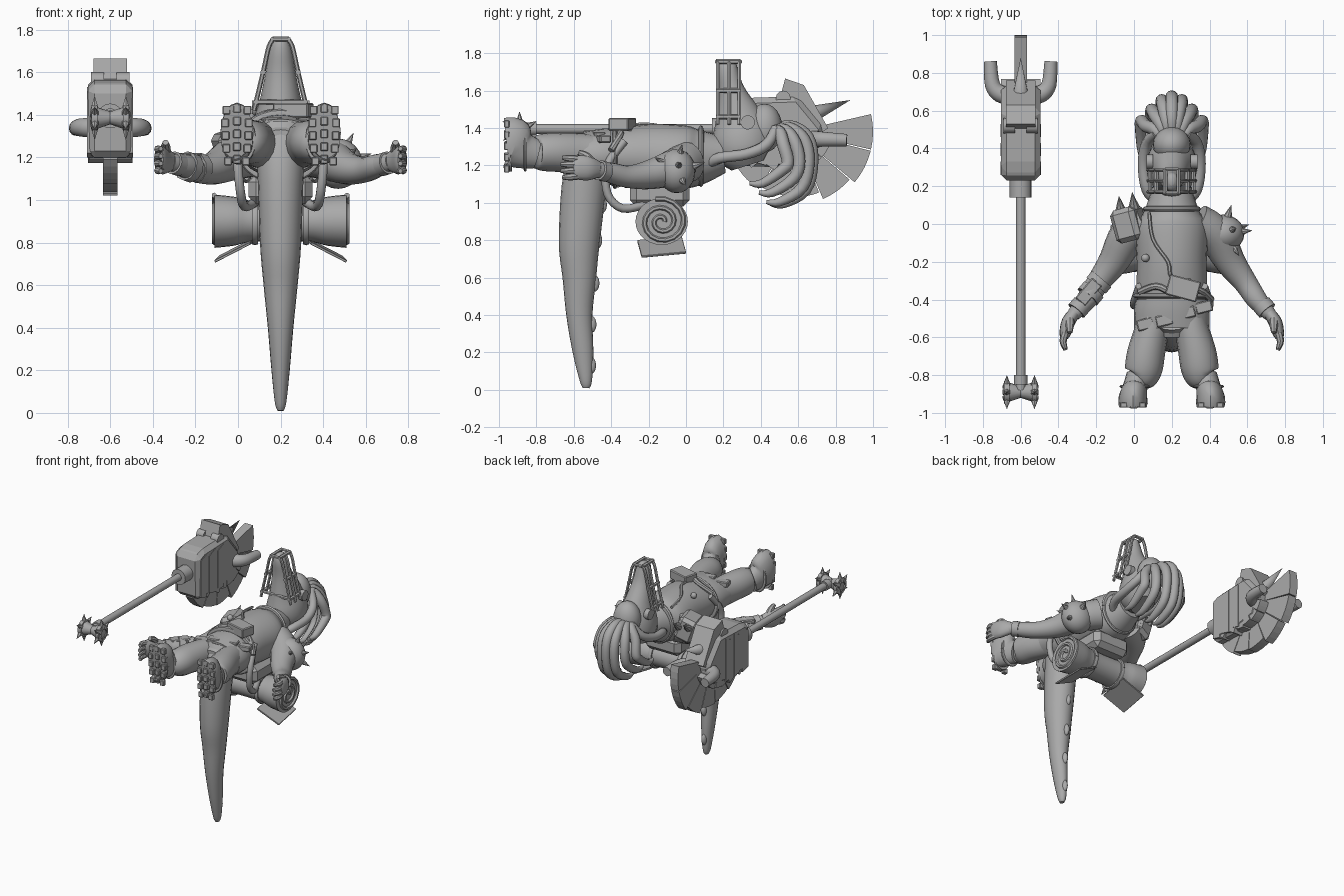
import bpy, bmesh, math
from mathutils import Vector, Matrix, Euler

if "Cube" in bpy.data.objects:
    bpy.data.objects.remove(bpy.data.objects["Cube"])

CX = 0.2      # body centre line
WX = -0.6     # weapon centre line
grey = bpy.data.materials.new("plain grey")
grey.diffuse_color = (0.4, 0.4, 0.4, 1)
grey.use_nodes = True
grey.node_tree.nodes["Principled BSDF"].inputs["Base Color"].default_value = grey.diffuse_color


def finish(name, bm, smooth=True):
    bmesh.ops.recalc_face_normals(bm, faces=bm.faces)
    me = bpy.data.meshes.new(name)
    bm.to_mesh(me)
    bm.free()
    ob = bpy.data.objects.new(name, me)
    bpy.context.collection.objects.link(ob)
    me.materials.append(grey)
    if smooth:
        bpy.ops.object.select_all(action='DESELECT')
        ob.select_set(True)
        bpy.context.view_layer.objects.active = ob
        bpy.ops.object.shade_smooth_by_angle(angle=math.radians(40))
    return ob


def spline(rows, k):
    """Catmull-Rom through rows of numbers."""
    out = []
    for i in range(len(rows) - 1):
        p = [rows[max(i - 1, 0)], rows[i], rows[i + 1], rows[min(i + 2, len(rows) - 1)]]
        for j in range(k):
            t = j / k
            out.append([0.5 * (2 * b + (c - a) * t + (2 * a - 5 * b + 4 * c - d) * t * t
                        + (3 * b - a - 3 * c + d) * t ** 3) for a, b, c, d in zip(*p)])
    return out + [rows[-1]]


def sweep(name, rows, up=(0, 0, 1), n=16, k=4):
    """Elliptical tube: rows are x, y, z, side radius, up radius."""
    rows = spline([list(r) if len(r) == 5 else list(r) + [r[3]] for r in rows], k)
    bm = bmesh.new()
    rings = []
    for i, r in enumerate(rows):
        t = Vector(rows[min(i + 1, len(rows) - 1)][:3]) - Vector(rows[max(i - 1, 0)][:3])
        side = t.cross(Vector(up)).normalized()
        v = side.cross(t).normalized()
        rings.append([bm.verts.new(Vector(r[:3]) + side * r[3] * math.cos(a) + v * r[4] * math.sin(a))
                      for a in (2 * math.pi * j / n for j in range(n))])
    for A, B in zip(rings, rings[1:]):
        for j in range(n):
            bm.faces.new((A[j], A[(j + 1) % n], B[(j + 1) % n], B[j]))
    bm.faces.new(rings[0])
    bm.faces.new(rings[-1])
    return finish(name, bm)


def rod(name, a, b, r1, r2=None, n=12):
    a, b = Vector(a), Vector(b)
    d = b - a
    bm = bmesh.new()
    m = Matrix.Translation((a + b) / 2) @ d.to_track_quat('Z', 'Y').to_matrix().to_4x4()
    bmesh.ops.create_cone(bm, cap_ends=True, segments=n, radius1=r1,
                          radius2=r1 if r2 is None else r2, depth=d.length, matrix=m)
    return finish(name, bm)


def box(name, c, size, rot=(0, 0, 0), bevel=0.006):
    bm = bmesh.new()
    m = Matrix.Translation(c) @ Euler([math.radians(a) for a in rot]).to_matrix().to_4x4()
    bmesh.ops.create_cube(bm, size=1, matrix=m @ Matrix.Diagonal((*size, 1)))
    if bevel:
        bmesh.ops.bevel(bm, geom=bm.edges[:], offset=bevel, segments=1, affect='EDGES')
    return finish(name, bm, False)


def ball(name, c, r):
    bm = bmesh.new()
    bmesh.ops.create_uvsphere(bm, u_segments=20, v_segments=12, radius=1,
                              matrix=Matrix.Translation(c) @ Matrix.Diagonal((*r, 1)))
    return finish(name, bm)


def prism(name, pts, x, h, bevel=0):
    """Side outline in y, z, extruded across x."""
    bm = bmesh.new()
    A, B = [[bm.verts.new((x + s * h, y, z)) for y, z in pts] for s in (-1, 1)]
    bm.faces.new(A)
    bm.faces.new(B)
    for i in range(len(pts)):
        j = (i + 1) % len(pts)
        bm.faces.new((A[i], A[j], B[j], B[i]))
    if bevel:
        bmesh.ops.bevel(bm, geom=bm.edges[:], offset=bevel, segments=1, affect='EDGES')
    return finish(name, bm, False)


def ring(name, c, rx, rz, r, n=28):
    """Closed band around the y axis."""
    x, y, z = c
    return sweep(name, [(x + rx * math.cos(a), y, z + rz * math.sin(a), r, r * 0.6)
                        for a in (2 * math.pi * i / n for i in range(n + 1))], up=(0, 1, 0), n=8, k=1)


# Torso, neck and tail
sweep("torso", [(CX, -.6, 1.25, .1, .08), (CX, -.5, 1.25, .17, .125), (CX, -.36, 1.25, .185, .15),
                (CX, -.2, 1.25, .185, .17), (CX, -.02, 1.245, .19, .17), (CX, .07, 1.245, .145, .15),
                (CX, .2, 1.26, .1, .1)], n=24)
sweep("tunic_hem", [(CX, -.4, 1.25, .19, .15), (CX, -.46, 1.25, .2, .145), (CX, -.55, 1.25, .2, .13)], n=24)
sweep("tail", [(CX, -.47, 1.33, .13, .1), (CX, -.535, 1.15, .11, .12), (CX, -.57, .8, .097, .11),
               (CX, -.57, .6, .08, .09), (CX, -.57, .4, .06, .07), (CX, -.55, .2, .043, .055),
               (CX, -.535, .05, .027, .033), (CX, -.535, .01, .014, .018)], up=(0, 1, 0), n=20)
for y, z in ((-.508, .13), (-.506, .35), (-.49, .57), (-.475, .8), (-.45, .99)):
    ball("tail_scale", (CX, y, z), (.02, .027, .045))
ring("collar", (CX, .08, 1.25), .13, .14, .025)
ring("belt", (CX, -.38, 1.25), .19, .155, .022)
box("belt_pouch", (.26, -.34, 1.42), (.17, .11, .07), (0, 0, -15))
for x, y in ((.06, -.53), (.16, -.51), (.28, -.47), (.37, -.44)):
    box("small_pouch", (x, y, 1.375 - abs(x - CX) * .2), (.09, .06, .04), (0, 0, 14))
sweep("belt_hose", [(.03, -.36, 1.34, .018), (.12, -.33, 1.4, .018), (.22, -.37, 1.41, .018),
                    (.34, -.35, 1.37, .018), (.41, -.4, 1.28, .018)], n=8)
sweep("tunic_seam", [(.08, .06, 1.38, .01), (.1, -.08, 1.4, .01), (.18, -.2, 1.42, .01),
                     (.2, -.28, 1.415, .01), (.3, -.3, 1.39, .01)], n=6)
ball("chest_stud", (.06, -.18, 1.385), (.022, .022, .022))

# Skull, snout and muzzle cage
sweep("head", [(CX, .33, 1.2, .08, .09), (CX, .31, 1.27, .13, .15), (CX, .3, 1.36, .13, .16),
               (CX, .28, 1.46, .1, .125), (CX, .245, 1.6, .07, .07), (CX, .225, 1.7, .053, .055),
               (CX, .225, 1.745, .036, .045), (CX, .225, 1.765, .012, .02)], up=(0, 1, 0), n=20)
ball("brow_crest", (CX, .42, 1.4), (.1, .095, .13))
for s in (-1, 1):
    X = lambda d: CX + s * d
    for y in (.17, .23, .285):
        sweep("cage_bar", [(X(.125), y, 1.42, .011), (X(.082), y, 1.6, .011), (X(.055), y, 1.72, .011),
                           (X(.03), y, 1.76, .011)], up=(0, 1, 0), n=6)
    for z, w in ((1.46, .115), (1.6, .082), (1.755, .035)):
        rod("cage_side", (X(w), .16, z), (X(w), .29, z), .013, n=6)
    rod("eye_disc", (X(.1), .33, 1.43), (X(.135), .33, 1.43), .038, n=16)
    sweep("jaw_hose", [(X(.07), .11, 1.2, .025), (X(.13), .18, 1.24, .03), (X(.15), .32, 1.26, .03),
                       (X(.13), .43, 1.31, .03), (X(.08), .48, 1.4, .025)], n=10)
for y in (.165, .29):
    rod("cage_rung", (CX - .035, y, 1.755), (CX + .035, y, 1.755), .012, n=6)
rod("cage_lower_rung", (CX - .115, .17, 1.46), (CX + .115, .17, 1.46), .012, n=6)

# Hanging head tendrils, nested arcs from the back of the skull
for i in range(-3, 4):
    a = abs(i)
    x = lambda w: CX + i * w
    peak, low, y1 = (.68, .66, .61, .55)[a], (.99, 1.0, 1.05, 1.1)[a], (.5, .48, .44, .39)[a]
    sweep("head_tendril", [(x(.02), .46, 1.39, .028), (x(.03), .46 + (peak - .46) * .45, 1.41 - .01 * a, .032),
                           (x(.046), peak - .03, 1.35 - .012 * a, .034), (x(.053), peak - .005, 1.22, .033),
                           (x(.055), (peak + y1) / 2 + .05, low + .08, .031),
                           (x(.054), y1 + .02, low + .005, .024), (x(.053), y1 - .05, low + .005, .011)],
          up=(1, 0, .01), n=12)

# Legs, boots, arms and hands, mirrored
for s in (-1, 1):
    X = lambda d: CX + s * d
    sweep("leg", [(X(.08), -.42, 1.25, .09, .105), (X(.105), -.55, 1.26, .09, .11),
                  (X(.135), -.68, 1.27, .1, .105), (X(.148), -.76, 1.27, .1, .1),
                  (X(.16), -.805, 1.27, .088, .088), (X(.18), -.83, 1.27, .06, .07)])
    sweep("boot", [(X(.18), -.8, 1.26, .06, .08), (X(.195), -.87, 1.28, .066, .1),
                   (X(.205), -.92, 1.31, .076, .142), (X(.205), -.955, 1.31, .078, .144)])
    ring("boot_strap", (X(.195), -.86, 1.28), .068, .1, .014)
    for j in range(-2, 3):
        w = (.042, .05, .054, .056, .05)[j + 2]
        for i in (-1, 0, 1):
            box("boot_tread", (X(.205 + i * w), -.958, 1.31 + j * .06 - abs(i) * .008),
                (.036, .028, .04), bevel=.004)
    sweep("arm", [(X(.13), .01, 1.22, .1, .11), (X(.23), -.06, 1.19, .1, .1), (X(.31), -.2, 1.15, .08, .078),
                  (X(.39), -.31, 1.14, .062, .06), (X(.45), -.4, 1.16, .055, .055),
                  (X(.52), -.48, 1.18, .036, .04)])
    rod("cuff", (X(.475), -.425, 1.165), (X(.505), -.46, 1.175), .054, n=16)
    sweep("hand", [(X(.515), -.47, 1.18, .032, .045), (X(.548), -.52, 1.185, .036, .065),
                   (X(.565), -.58, 1.19, .03, .064), (X(.57), -.605, 1.19, .02, .05)])
    for j in range(4):
        z = 1.145 + j * .029
        sweep("finger", [(X(.562), -.57, z, .02), (X(.575), -.62, z + (j - 1.5) * .004, .019),
                         (X(.562), -.672 + .008 * abs(j - 1.5), z + (j - 1.5) * .006, .011)], n=8)
    sweep("thumb", [(X(.54), -.5, 1.21, .025), (X(.54), -.535, 1.25, .023), (X(.54), -.575, 1.27, .014)], n=8)
    sweep("back_hose", [(X(.17), -.33, 1.33, .022), (X(.2), -.42, 1.2, .022), (X(.19), -.42, 1.05, .022),
                        (X(.17), -.34, .97, .022), (X(.12), -.22, .99, .022)], up=(1, 0, .01), n=10)

# Shoulder armour
pad = Vector((.47, -.05, 1.17))
ball("round_shoulder_pad", pad, (.115, .1, .118))
for d in ((.3, 1, .3), (1, .1, .3), (.6, -.8, .5), (.5, .2, 1), (.9, .3, -.5)):
    d = Vector(d).normalized()
    rod("pad_spike", pad + d * .1, pad + d * .165, .022, 0, 8)
box("square_shoulder_pad", (-.025, .0, 1.24), (.14, .18, .18), (0, -20, 15), .025)
for x, y in ((-.07, .07), (.0, .09)):
    rod("pad_spike", (x, y, 1.27), (x - .01, y + .08, 1.32), .03, 0, 8)
for a, b in (((-.17, -.29, 1.15), (-.2, -.325, 1.15)), ((-.215, -.35, 1.15), (-.245, -.385, 1.16))):
    rod("arm_plate", a, b, .07, n=10)
box("arm_guard", (-.24, -.36, 1.205), (.07, .14, .03), (0, 0, -40))

# Back pack and bedroll
box("back_pack", (CX, -.14, 1.05), (.3, .32, .14), bevel=.035)
half = [(-.31, .125, .14), (-.22, .115, .128), (-.12, .095, .105)]
sweep("bedroll", [(CX + d, -.13, .9, r1, r2) for d, r2, r1 in half]
      + [(CX - d, -.13, .9, r1, r2) for d, r2, r1 in half[::-1]], n=28)
for s in (-1, 1):
    X = lambda d: CX + s * d
    sweep("roll_spiral", [(X(.312), -.13 + r * 1.05 * math.cos(a), .9 + r * math.sin(a), .013)
                          for a, r in ((i * .4, .014 + .0031 * i) for i in range(37))], up=(1, 0, 0), n=6, k=1)
    box("roll_flap", (X(.215), -.13, .765), (.19, .24, .012), (6, s * 27, s * 8), .002)
    sweep("roll_strap", [(X(.12), -.13 + .11 * math.cos(a), .9 + .103 * math.sin(a), .01, .016)
                         for a in (i * math.pi / 12 for i in range(25))], up=(1, 0, 0), n=6, k=1)

# Weapon shaft and spiked pommel
rod("shaft", (WX, -.88, 1.395), (WX, .3, 1.395), .026)
rod("shaft_collar", (WX, .14, 1.395), (WX, .24, 1.395), .058, n=16)
rod("pommel_collar", (WX, -.85, 1.395), (WX, -.8, 1.395), .036)
for s in (-1, 1):
    c = Vector((WX + s * .073, -.89, 1.385))
    rod("pommel_flare", (WX, -.89, 1.385), c, .03, .055, 16)
    rod("pommel_disc", c - Vector((.014, 0, 0)), c + Vector((.014, 0, 0)), .06, n=16)
    for i in range(6):
        d = Vector((0, math.sin(i * math.pi / 3), math.cos(i * math.pi / 3)))
        rod("pommel_spike", c + d * .03, c + d * .105, .026, 0, 6)

# Weapon head: core, stepped side plates, fan blade and horns
prism("weapon_core", [(.24, 1.2), (.23, 1.53), (.3, 1.56), (.6, 1.57), (.74, 1.4), (.7, 1.22), (.5, 1.19)],
      WX, .105, .03)
prism("weapon_top_plate", [(.5, 1.55), (.53, 1.665), (.63, 1.63), (.76, 1.4), (.7, 1.36)], WX, .078)


def sector(name, a0, a1, r, h):
    c = (.58, 1.38)
    pts = [(c[0] + r * math.cos(math.radians(a)), c[1] + r * math.sin(math.radians(a)))
           for a in (a0 + (a1 - a0) * i / 4 for i in range(5))]
    prism(name, [c] + pts, WX, h)


for i in range(6):
    sector("fan_blade", 13 - i * 27, -13 - i * 27, (.42, .42, .39, .35, .345, .36)[i], .033)
for i in range(6):
    sector("stepped_plate", -20 - i * 24, -43 - i * 24, (.2, .2, .19, .2, .23, .3)[i], .105 - .005 * (i % 2))
for y in (.3, .4, .5):
    prism("rib_plate", [(y - .04, 1.22), (y - .04, 1.5), (y + .03, 1.53), (y + .03, 1.2)], WX, .108)
rod("centre_spike", (WX, .66, 1.47), (WX, .88, 1.55), .048, 0, 10)
for s in (-1, 1):
    sweep("horn", [(WX + s * .05, .68, 1.34, .05), (WX + s * .11, .69, 1.34, .046),
                   (WX + s * .15, .74, 1.34, .04), (WX + s * .16, .86, 1.335, .034)], n=14)
    rod("side_bolt", (WX + s * .09, .52, 1.56), (WX + s * .03, .52, 1.56), .04)
